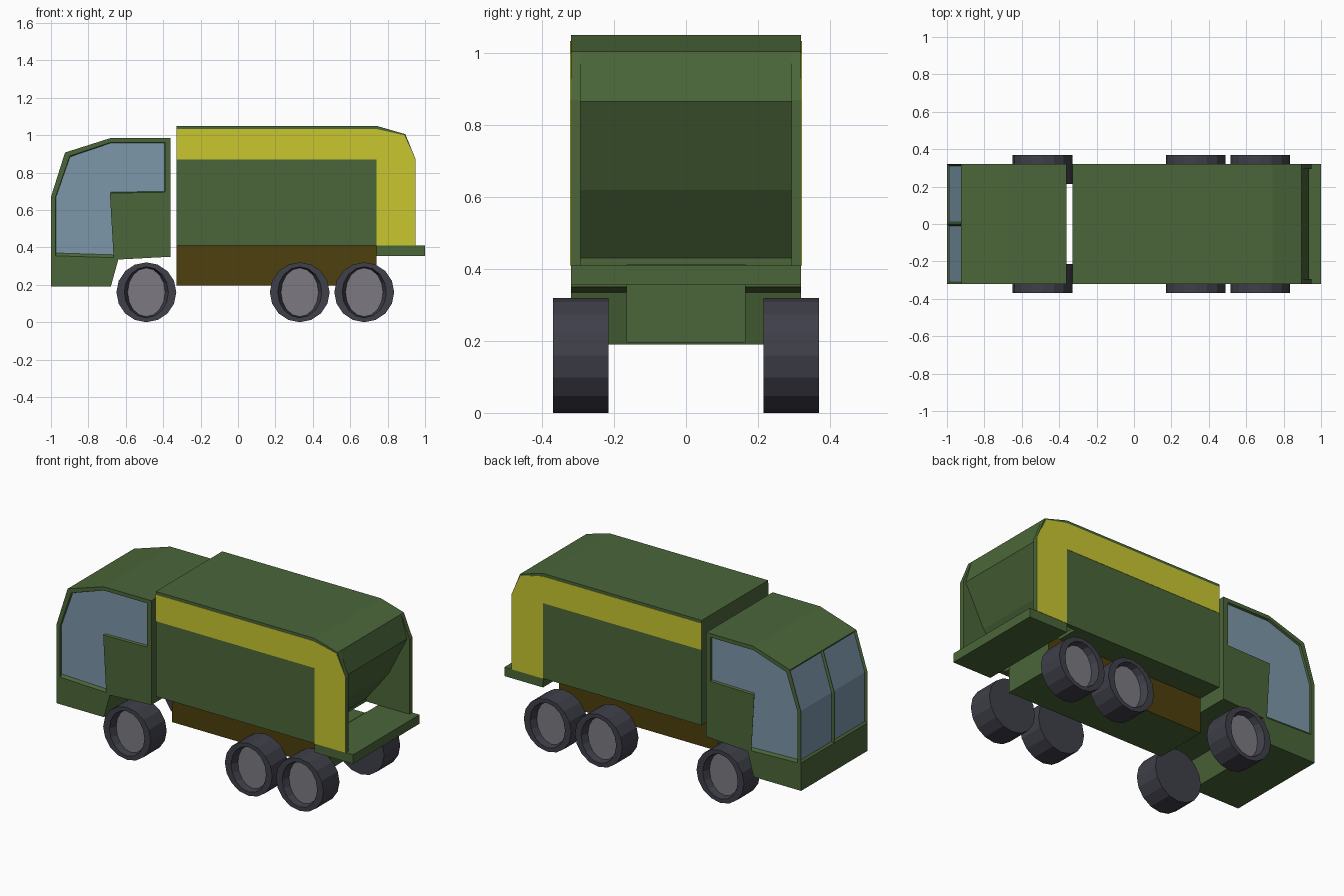
import bpy, bmesh, math

if "Cube" in bpy.data.objects:
    bpy.data.objects.remove(bpy.data.objects["Cube"])


def material(name, rgb):
    m = bpy.data.materials.new(name)
    m.diffuse_color = (*rgb, 1)
    m.use_nodes = True
    m.node_tree.nodes["Principled BSDF"].inputs["Base Color"].default_value = m.diffuse_color
    return m


GREEN = material("green paint", (0.07, 0.133, 0.041))
YELLOW = material("yellow stripe", (0.58, 0.57, 0.03))
GLASS = material("blue glass", (0.20, 0.31, 0.40))
BROWN = material("brown chassis", (0.075, 0.05, 0.004))
TYRE = material("dark tyre", (0.05, 0.05, 0.068))
HUB = material("grey hub", (0.20, 0.195, 0.22))


def finish(name, bm, *mats):
    bmesh.ops.recalc_face_normals(bm, faces=bm.faces[:])
    me = bpy.data.meshes.new(name)
    bm.to_mesh(me)
    bm.free()
    for m in mats:
        me.materials.append(m)
    ob = bpy.data.objects.new(name, me)
    bpy.context.collection.objects.link(ob)
    return ob


def prism(name, profile, y0, y1, *mats):
    """Extrude an x-z profile along y."""
    bm = bmesh.new()
    a, b = ([bm.verts.new((x, y, z)) for x, z in profile] for y in (y0, y1))
    bm.faces.new(a)
    bm.faces.new(b)
    for i in range(len(a)):
        j = (i + 1) % len(a)
        bm.faces.new((a[i], a[j], b[j], b[i]))
    return finish(name, bm, *mats)


def rect(x0, x1, z0, z1):
    return [(x0, z0), (x0, z1), (x1, z1), (x1, z0)]


# Cab: outer outline, side window outline and recessed glass outline
outer = [(-1, .36), (-1, .67), (-.925, .907), (-.68, .985), (-.36, .985),
         (-.36, .35), (-.64, .335), (-.68, .19), (-1, .19)]
opening = [(-.975, .355), (-.975, .67), (-.90, .888), (-.68, .962), (-.39, .962),
           (-.39, .695), (-.685, .69), (-.665, .345)]
pane = [(-.973, .37), (-.973, .67), (-.898, .884), (-.68, .958), (-.392, .958),
        (-.392, .70), (-.678, .695), (-.658, .36)]
bm = bmesh.new()
rims = []
for s in (-1, 1):
    o = [bm.verts.new((x, s * .32, z)) for x, z in outer]
    w = [bm.verts.new((x, s * .32, z)) for x, z in opening]
    p = [bm.verts.new((x, s * .308, z)) for x, z in pane]
    for i in range(7):
        bm.faces.new((o[i], o[i + 1], w[i + 1], w[i]))
    bm.faces.new((o[7], o[8], o[0], w[0], w[7]))
    for i in range(8):
        j = (i + 1) % 8
        bm.faces.new((w[i], w[j], p[j], p[i]))
    bm.faces.new(p).material_index = 1
    rims.append(o)
L, R = rims
mid = {i: bm.verts.new((outer[i][0], 0, outer[i][1])) for i in range(3)}
screens = ([], [])
for i in range(9):
    j = (i + 1) % 9
    if i < 2:      # windscreen halves
        for k, side in enumerate(rims):
            screens[k].append(bm.faces.new((side[i], side[j], mid[j], mid[i])))
    else:
        ring = [L[i], L[j], mid.get(j), R[j], R[i], mid.get(i)]
        bm.faces.new([v for v in ring if v])
bmesh.ops.recalc_face_normals(bm, faces=bm.faces[:])
for faces in screens:
    bmesh.ops.inset_region(bm, faces=faces, thickness=.01, depth=-.012,
                           use_even_offset=True, use_boundary=True)
    for f in faces:
        f.material_index = 1
finish("cab", bm, GREEN, GLASS)

# Container: core with hollow tail, plus full side walls
tail = [(.81, .62), (.66, .43), (.66, .41)]
roof = [(-.33, .41), (-.33, 1.05), (.74, 1.05), (.895, 1.005)]
prism("container", roof + [(.935, .865)] + tail, -.295, .295, GREEN)
stripe = [(-.33, .87), (-.33, 1.033), (.74, 1.033), (.888, 1.0),
          (.95, .87), (.95, .41), (.74, .41), (.74, .87)]
for s, side in ((-1, "right"), (1, "left")):
    prism(side + "_container_wall", roof + [(.95, .87), (.95, .41)],
          s * .293, s * .32, GREEN)
    prism(side + "_yellow_stripe", stripe, s * .319, s * .322, YELLOW)

# Rear step and chassis (brown on its sides only)
prism("rear_step", rect(.74, 1, .355, .41), -.32, .32, GREEN)
chassis = prism("chassis", rect(-.33, .74, .195, .412), -.165, .165, GREEN, BROWN)
for f in chassis.data.polygons:
    f.material_index = int(abs(f.normal.y) > .5)


# Wheels: 16-sided tyres with a recessed oval hub
def wheel(name, x, s):
    bm = bmesh.new()
    rings = []
    for y, rx, rz in ((.215, .16, .16), (.37, .16, .16), (.37, .118, .136), (.33, .10, .13)):
        rings.append([bm.verts.new((x + rx * math.cos(i * math.tau / 16), s * y,
                                    .16 + rz * math.sin(i * math.tau / 16)))
                      for i in range(16)])
    for a, b in zip(rings, rings[1:]):
        for i in range(16):
            j = (i + 1) % 16
            bm.faces.new((a[i], a[j], b[j], b[i]))
    bm.faces.new(rings[0])
    bm.faces.new(rings[-1]).material_index = 1
    finish(name, bm, TYRE, HUB)


for axle, x in (("front", -.49), ("middle", .33), ("rear", .675)):
    for s, side in ((-1, "right"), (1, "left")):
        wheel(f"{axle}_{side}_wheel", x, s)
